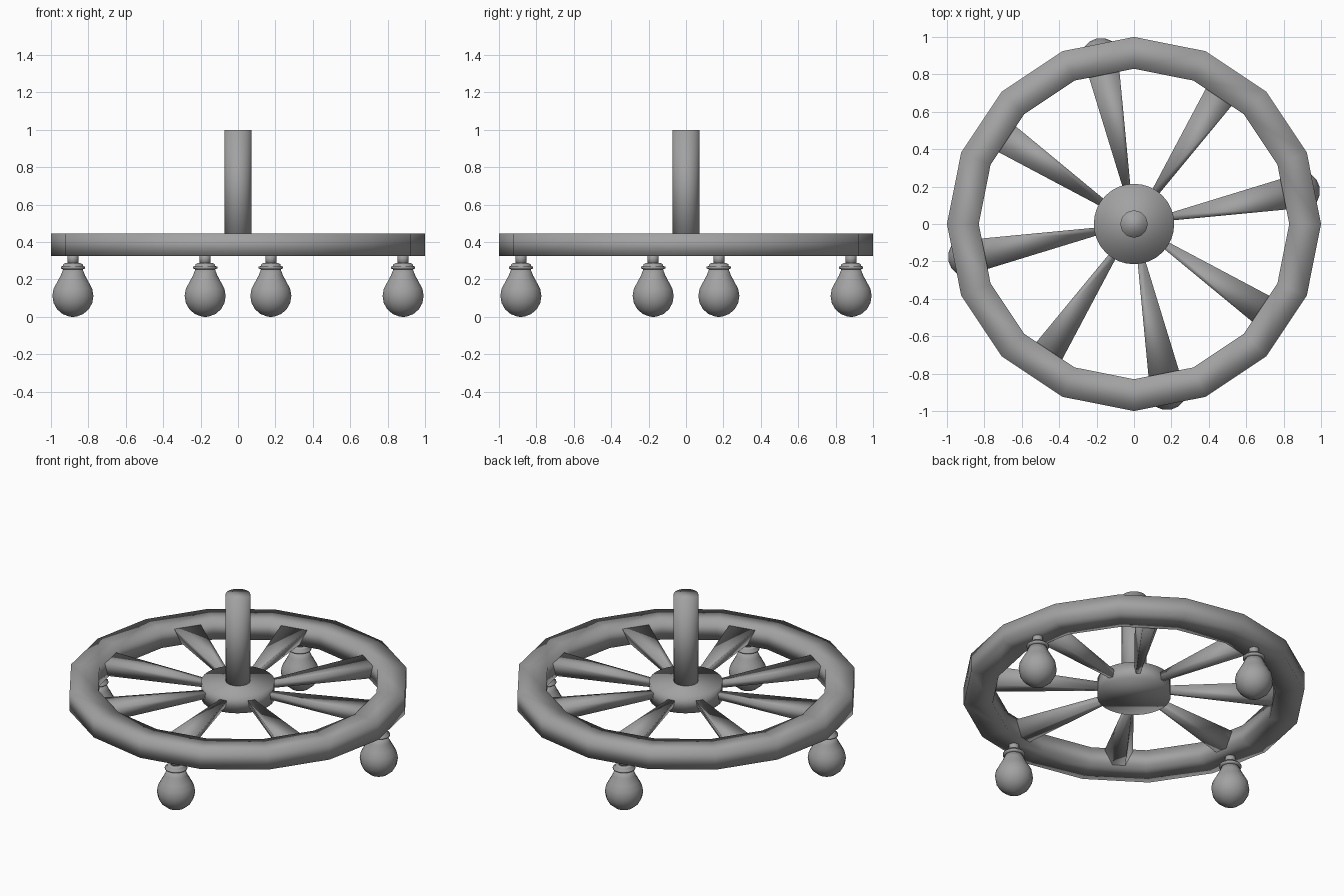
import bpy
import math
from mathutils import Matrix, Vector

cube = bpy.data.objects.get("Cube")
if cube:
    bpy.data.objects.remove(cube, do_unlink=True)

# Single flat colour
grey = bpy.data.materials.new("mid_grey")
grey.use_nodes = True
colour = (0.36, 0.36, 0.36, 1)
grey.diffuse_color = colour
grey.node_tree.nodes["Principled BSDF"].inputs["Base Color"].default_value = colour


def add_mesh(name, verts, faces, matrix=Matrix()):
    mesh = bpy.data.meshes.new(name)
    mesh.from_pydata(verts, [], faces)
    mesh.transform(matrix)
    mesh.materials.append(grey)
    mesh.polygons.foreach_set("use_smooth", [True] * len(mesh.polygons))
    obj = bpy.data.objects.new(name, mesh)
    bpy.context.collection.objects.link(obj)
    return obj


def lathe(name, profile, sides, closed=False, matrix=Matrix()):
    """Revolve (radius, height) points about z; open profiles get end caps."""
    n = len(profile)
    verts = [(r * math.cos(math.tau * s / sides), r * math.sin(math.tau * s / sides), z)
             for s in range(sides) for r, z in profile]
    faces = []
    for s in range(sides):
        a, b = s * n, (s + 1) % sides * n
        for i in range(n if closed else n - 1):
            j = (i + 1) % n
            faces.append((a + i, b + i, b + j, a + j))
    if not closed:
        faces.append([s * n for s in reversed(range(sides))])
        faces.append([s * n + n - 1 for s in range(sides)])
    return add_mesh(name, verts, faces, matrix)


def spoke_section(x, top_width, bottom_width, top, bottom):
    return [(x, -top_width / 2, top), (x, -bottom_width / 2, bottom),
            (x, bottom_width / 2, bottom), (x, top_width / 2, top)]


# Wheel rim, hub and hanging rod
lathe("wheel_rim", [(0.83, 0.325), (1, 0.325), (1, 0.445), (0.83, 0.445)], 16, closed=True)
lathe("hub", [(0.215, 0.33), (0.215, 0.44)], 32)
lathe("hanging_rod", [(0.072, 0.36), (0.072, 1)], 32)

# Flared spokes
TURN = math.radians(11.25)
for k in range(8):
    inner = spoke_section(0.17, 0.035, 0.02, 0.405, 0.365)
    outer = spoke_section(0.86, 0.175, 0.08, 0.436, 0.332)
    sides = [(i, (i + 1) % 4, (i + 1) % 4 + 4, i + 4) for i in range(4)]
    add_mesh(f"spoke_{k + 1}", inner + outer, sides + [(3, 2, 1, 0), (4, 5, 6, 7)],
             Matrix.Rotation(TURN + k * math.tau / 8, 4, "Z"))

# Bulbs with collar and stem, hung under every second spoke
ball = [(0.112 * math.sin(math.radians(a)), 0.112 - 0.112 * math.cos(math.radians(a)))
        for a in range(10, 111, 20)]
bulb = [(0.004, 0)] + ball + [(0.088, 0.182), (0.066, 0.222), (0.053, 0.255)]
collar = [(0.053, 0.253), (0.066, 0.259), (0.066, 0.268), (0.054, 0.272),
          (0.054, 0.28), (0.042, 0.287), (0.03, 0.287)]
stem = [(0.03, 0.28), (0.03, 0.34)]
for k in range(4):
    turn = Matrix.Rotation(TURN + k * math.tau / 4, 4, "Z")
    place = turn @ Matrix.Translation(Vector((0.9, 0, 0)))
    for part, profile in (("bulb", bulb), ("bulb_collar", collar), ("bulb_stem", stem)):
        lathe(f"{part}_{k + 1}", profile, 16, matrix=place)
